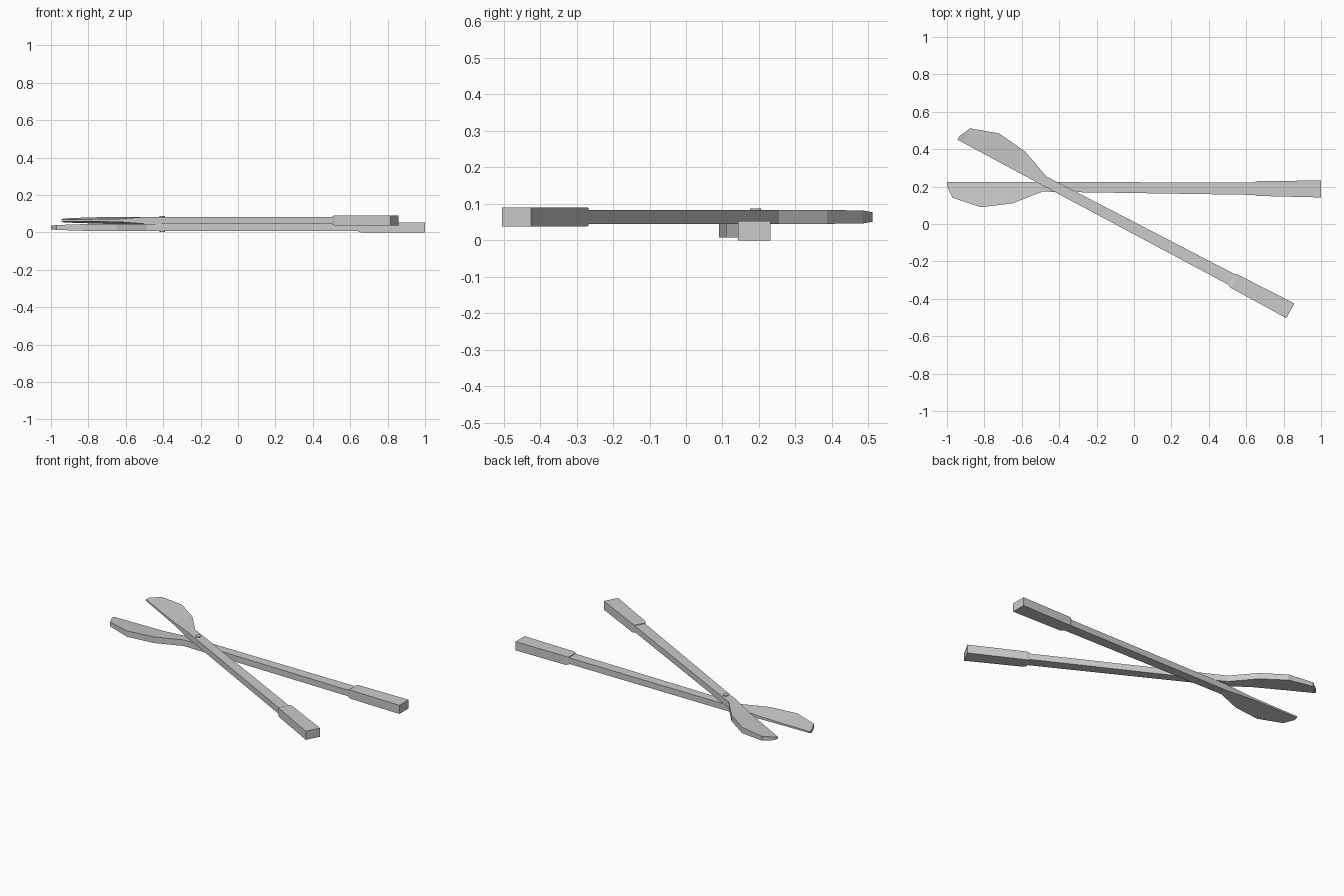
import bpy, bmesh
from math import radians
from mathutils import Matrix

if "Cube" in bpy.data.objects:
    bpy.data.objects.remove(bpy.data.objects["Cube"])

PIVOT = (-0.405, 0.195)
MID_Z = 0.0265          # centre height of the lower arm
LIFT = 0.0378           # stacking offset of the upper arm


def loft(name, stations, matrix):
    """Skin four-sided sections: (x, edge y, edge half height, spine y, spine half height)."""
    bm = bmesh.new()
    rings = []
    for x, ye, he, ys, hs in stations:
        pts = ((ye, he), (ye, -he), (ys, -hs), (ys, hs))
        rings.append([bm.verts.new((x - PIVOT[0], y - PIVOT[1], z)) for y, z in pts])
    for a, b in zip(rings, rings[1:]):
        for i in range(4):
            j = (i + 1) % 4
            bm.faces.new((a[i], a[j], b[j], b[i]))
    bm.faces.new(rings[0])
    bm.faces.new(rings[-1])
    bm.transform(matrix)
    bmesh.ops.recalc_face_normals(bm, faces=bm.faces)
    mesh = bpy.data.meshes.new(name)
    bm.to_mesh(mesh)
    bm.free()
    obj = bpy.data.objects.new(name, mesh)
    bpy.context.collection.objects.link(obj)
    return obj


# Blade and arm in one piece: thin straight cutting edge, thick curved spine
T = 0.0188
ARM = [
    (-1.00, 0.225, 0.005, 0.203, 0.010),
    (-0.97, 0.225, 0.005, 0.140, 0.013),
    (-0.82, 0.225, 0.006, 0.090, 0.018),
    (-0.65, 0.225, 0.008, 0.110, T),
    (-0.49, 0.225, T, 0.173, T),
    (0.68, 0.221, T, 0.155, T),
]
# Grip with a small lead-in where it sleeves the arm
GRIP = [
    (0.645, 0.224, 0.023, 0.154, 0.023),
    (0.660, 0.230, 0.0265, 0.150, 0.0265),
    (1.000, 0.232, 0.0265, 0.142, 0.0265),
]

# The upper arm is the lower one mirrored and swung about the pivot
lower = Matrix.Translation((*PIVOT, MID_Z))
upper = (Matrix.Translation((*PIVOT, MID_Z + LIFT))
         @ Matrix.Rotation(radians(-28.3), 4, 'Z')
         @ Matrix.Diagonal((1, -1, 1, 1)))
for side, matrix in (("lower", lower), ("upper", upper)):
    loft(side + "_blade_arm", ARM, matrix)
    loft(side + "_grip", GRIP, matrix)

# Pivot bolt through both arms
bpy.ops.mesh.primitive_cylinder_add(vertices=12, radius=0.015, depth=0.084,
                                    location=(PIVOT[0], 0.191, 0.0455))
bpy.context.object.name = "pivot_bolt"
